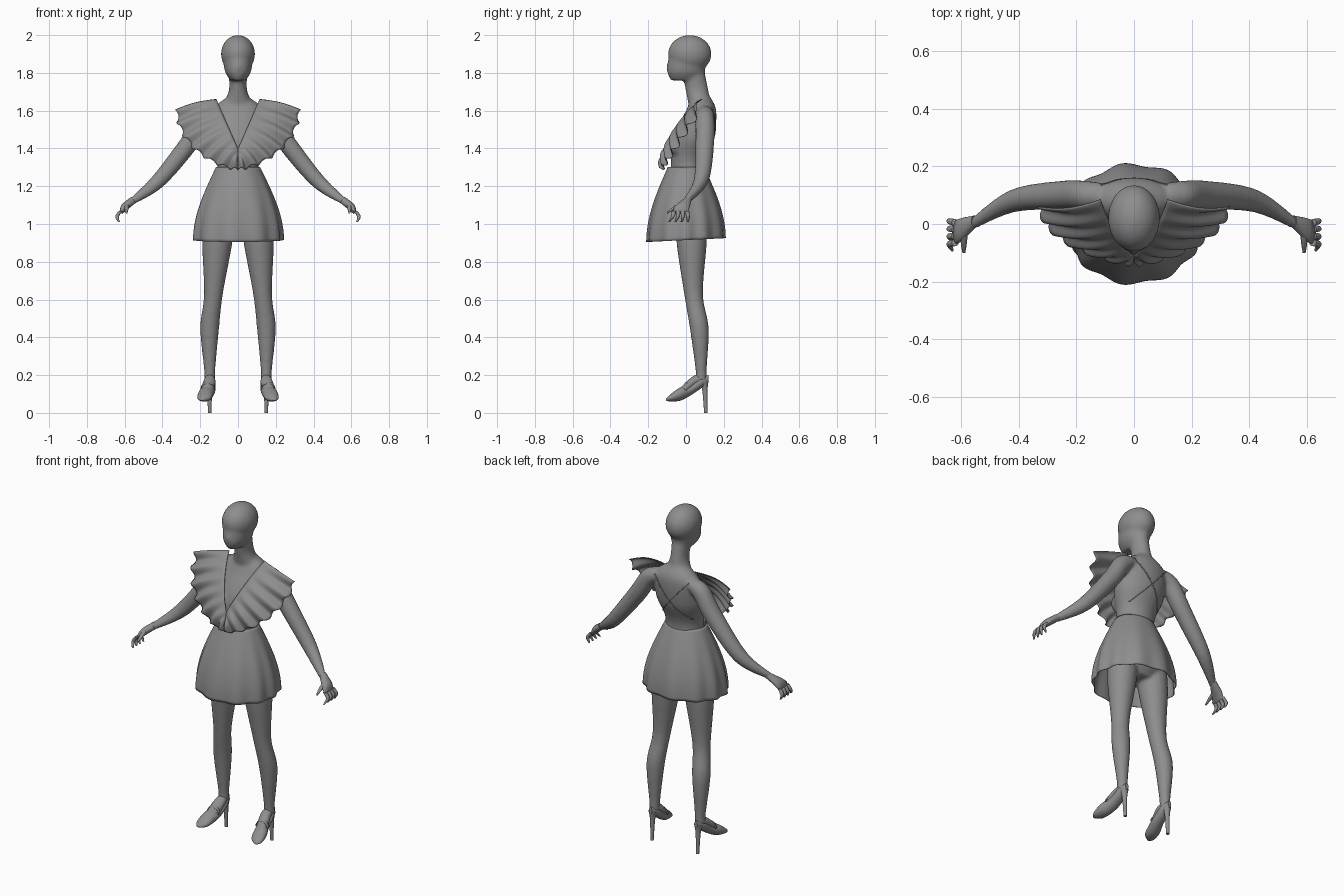
import bpy, bmesh, math
from mathutils import Matrix, Vector

default_cube = bpy.data.objects.get("Cube")
if default_cube:
    bpy.data.objects.remove(default_cube)

colour = (.27, .27, .27, 1)
grey = bpy.data.materials.new("plain grey")
grey.use_nodes = True
grey.diffuse_color = colour
grey.node_tree.nodes["Principled BSDF"].inputs["Base Color"].default_value = colour

RIGHTWARD, BACKWARD, UPWARD = Matrix.Identity(3)
SLANTED = (RIGHTWARD + UPWARD).normalized()
SIDES = {"left": 1, "right": -1}


def spline(points, t):
    """Smooth curve through equally long tuples, t from 0 to 1."""
    last = len(points) - 1
    index = min(int(t * last), last - 1)
    f = t * last - index
    before, start, end, after = [points[max(0, min(last, index + k))] for k in (-1, 0, 1, 2)]
    return [b + f / 2 * (c - a + f * (2 * a - 5 * b + 4 * c - d + f * (3 * (b - c) + d - a)))
            for a, b, c, d in zip(before, start, end, after)]


def tube(bm, sections, u_axis, v_axis, side=1, corners=24, steps=6):
    """Closed loft through sections of x, y, z and one or two radii."""
    rings = []
    count = (len(sections) - 1) * steps
    for i in range(count + 1):
        x, y, z, *radii = spline(sections, i / count)
        ring = []
        for k in range(corners):
            angle = math.tau * k / corners
            point = Vector((x, y, z))
            point += u_axis * radii[0] * math.cos(angle) + v_axis * radii[-1] * math.sin(angle)
            point.x *= side
            ring.append(bm.verts.new(point))
        rings.append(ring)
    for lower, upper in zip(rings, rings[1:]):
        for k in range(corners):
            bm.faces.new((lower[k - 1], lower[k], upper[k], upper[k - 1]))
    bm.faces.new(rings[0])
    bm.faces.new(rings[-1])


def ball(bm, centre, radii):
    """Stretched sphere."""
    placement = Matrix.Translation(centre) @ Matrix.Diagonal(radii).to_4x4()
    bmesh.ops.create_uvsphere(bm, u_segments=32, v_segments=24, radius=1, matrix=placement)


def sheet(bm, surface, columns, rows):
    """Open surface from a function of two parameters, each from 0 to 1."""
    grid = [[bm.verts.new(surface(i / columns, j / rows)) for j in range(rows + 1)]
            for i in range(columns + 1)]
    for near, far in zip(grid, grid[1:]):
        for j in range(rows):
            bm.faces.new((near[j], near[j + 1], far[j + 1], far[j]))
    bmesh.ops.remove_doubles(bm, verts=bm.verts, dist=.0001)


def finish(bm, name):
    """Turn the mesh into a smooth grey object."""
    bmesh.ops.recalc_face_normals(bm, faces=bm.faces)
    mesh = bpy.data.meshes.new(name)
    bm.to_mesh(mesh)
    bm.free()
    mesh.materials.append(grey)
    part = bpy.data.objects.new(name, mesh)
    bpy.context.collection.objects.link(part)
    for other in bpy.context.selected_objects:
        other.select_set(False)
    part.select_set(True)
    bpy.context.view_layer.objects.active = part
    bpy.ops.object.shade_smooth_by_angle(angle=math.radians(50))
    return part


def thicken(part, amount):
    solidify = part.modifiers.new("thickness", "SOLIDIFY")
    solidify.thickness = amount
    solidify.offset = 0


# Body: head, neck, torso, arms and legs fused into one skin
bm = bmesh.new()
ball(bm, (0, .02, 1.9), (.09, .115, .1))
ball(bm, (0, -.09, 1.83), (.012, .016, .025))
face = [(0, 0, 1.76, .04, .08), (0, 0, 1.81, .07, .1), (0, .01, 1.9, .08, .1)]
neck = [(0, .08, 1.6, .1, .06), (0, .06, 1.7, .05, .06), (0, .04, 1.8, .05, .06)]
torso = [(0, .02, .94, .1, .07), (0, .03, 1.05, .17, .11), (0, .01, 1.3, .11, .09),
         (0, .04, 1.46, .15, .11), (0, .08, 1.6, .14, .08), (0, .08, 1.67, .06, .05)]
for sections in (face, neck, torso):
    tube(bm, sections, RIGHTWARD, BACKWARD)
arm = [(.1, .1, 1.6, .04), (.17, .1, 1.56, .05), (.25, .1, 1.44, .05),
       (.42, .08, 1.23, .04), (.56, 0, 1.12, .02)]
leg = [(.1, .03, 1.04, .08), (.11, .03, .9, .08), (.13, .04, .63, .05),
       (.15, .07, .45, .05), (.15, .08, .23, .03), (.15, .08, .17, .03)]
for side in SIDES.values():
    tube(bm, arm, BACKWARD, SLANTED, side)
    tube(bm, leg, RIGHTWARD, BACKWARD, side)
    ball(bm, (.06 * side, -.03, 1.42), (.055, .06, .065))
body = finish(bm, "body")
fuse = body.modifiers.new("fuse", "REMESH")
fuse.mode = "VOXEL"
fuse.voxel_size = .009
fuse.use_smooth_shade = True
soften = body.modifiers.new("soften", "SMOOTH")
soften.iterations = 6


# Skirt: flares quickly below the waist, with folds that deepen to the hem
def skirt_surface(around, down):
    angle = math.tau * around
    flare = math.sin(down * math.pi / 2)
    fold = 1 + .03 * down * math.cos(11 * angle + math.sin(2 * angle))
    across = fold * (.115 + .12 * flare) * math.cos(angle)
    depth = fold * (.095 + .11 * flare) * math.sin(angle)
    return across, depth, 1.3 - .385 * down + .01 * down * math.sin(angle)


bm = bmesh.new()
sheet(bm, skirt_surface, 132, 24)
thicken(finish(bm, "skirt"), .004)


# Ruffled collar: fans from a straight neckline to a rounded, wavy edge
def ruffle_surface(along, outward, side):
    turn = along * math.pi / 2
    drop = math.sin(turn)
    neckline = Vector((.115 - .14 * along, .085 - .2 * drop ** .85, 1.66 - .32 * along))
    neckline.x = max(neckline.x, 0)
    edge = Vector((.325 * math.cos(turn) ** 1.25, .07 - .2 * drop, 1.6 - .31 * drop))
    phase = math.tau * 6.5 * along + 1
    point = neckline.lerp(edge, outward * (1 + .04 * math.cos(phase)))
    lift = .02 * math.sin(math.pi * outward) + .015 * outward * math.sin(phase)
    point += lift * Vector((.25, -.8, .45))
    point.x *= side
    return point


# Hands: flat palm, four spread fingers and a thumb
def build_hand(bm, side):
    palm = [(.55, .01, 1.13, .02), (.6, -.02, 1.09, .04, .02), (.62, -.03, 1.06, .04, .01)]
    tube(bm, [row if len(row) == 5 else (*row, row[-1]) for row in palm],
         BACKWARD, SLANTED, side)
    for finger in range(4):
        spread = finger / 3 - .5
        tube(bm, [(.62, .07 * spread - .03, 1.07, .012), (.64, .08 * spread - .03, 1.04, .01),
                  (.63, .1 * spread - .04, 1.01, .005)], RIGHTWARD, BACKWARD, side)
    tube(bm, [(.59, -.03, 1.1, .014), (.59, -.07, 1.08, .01), (.59, -.1, 1.06, .005)],
         RIGHTWARD, UPWARD, side)


# Straps: one over each instep, and a pair crossing the back
def instep_surface(across, forward, side):
    angle = math.pi * across
    return (side * (.16 + .037 * math.cos(angle)), .006 - .014 * forward,
            .12 + (.045 - .01 * forward) * math.sin(angle))


def back_strap_surface(down, across, side):
    return side * (.11 - .21 * down + .006 * across), .4, 1.61 - .24 * down


foot = [(.15, .1, .18, .02), (.15, .05, .17, .03), (.16, 0, .13, .033), (.17, -.05, .09, .02)]
shoe = [(.15, .12, .18, .01, .02), (.15, .08, .16, .03, .03), (.155, .02, .12, .035, .03),
        (.17, -.03, .1, .04, .035), (.18, -.08, .08, .035, .02), (.19, -.105, .07, .01, .005)]
heel = [(.15, .095, .17, .025), (.15, .1, .12, .014), (.15, .105, 0, .009)]

for word, side in SIDES.items():
    for name, sections, v_axis in (("foot", foot, UPWARD), ("shoe", shoe, UPWARD),
                                   ("heel", heel, BACKWARD)):
        bm = bmesh.new()
        tube(bm, sections, RIGHTWARD, v_axis, side)
        finish(bm, word + "_" + name)

    bm = bmesh.new()
    build_hand(bm, side)
    finish(bm, word + "_hand")

    for name, surface, columns, rows in (("ruffle", ruffle_surface, 100, 14),
                                         ("shoe_strap", instep_surface, 16, 2),
                                         ("back_strap", back_strap_surface, 40, 2)):
        bm = bmesh.new()
        sheet(bm, lambda i, j: surface(i, j, side), columns, rows)
        cloth = finish(bm, word + "_" + name)
        if name == "back_strap":
            wrap = cloth.modifiers.new("lay on skin", "SHRINKWRAP")
            wrap.target = body
            wrap.wrap_method = "PROJECT"
            wrap.use_project_y = True
            wrap.use_positive_direction = False
            wrap.use_negative_direction = True
            wrap.offset = .001
        thicken(cloth, .004)
